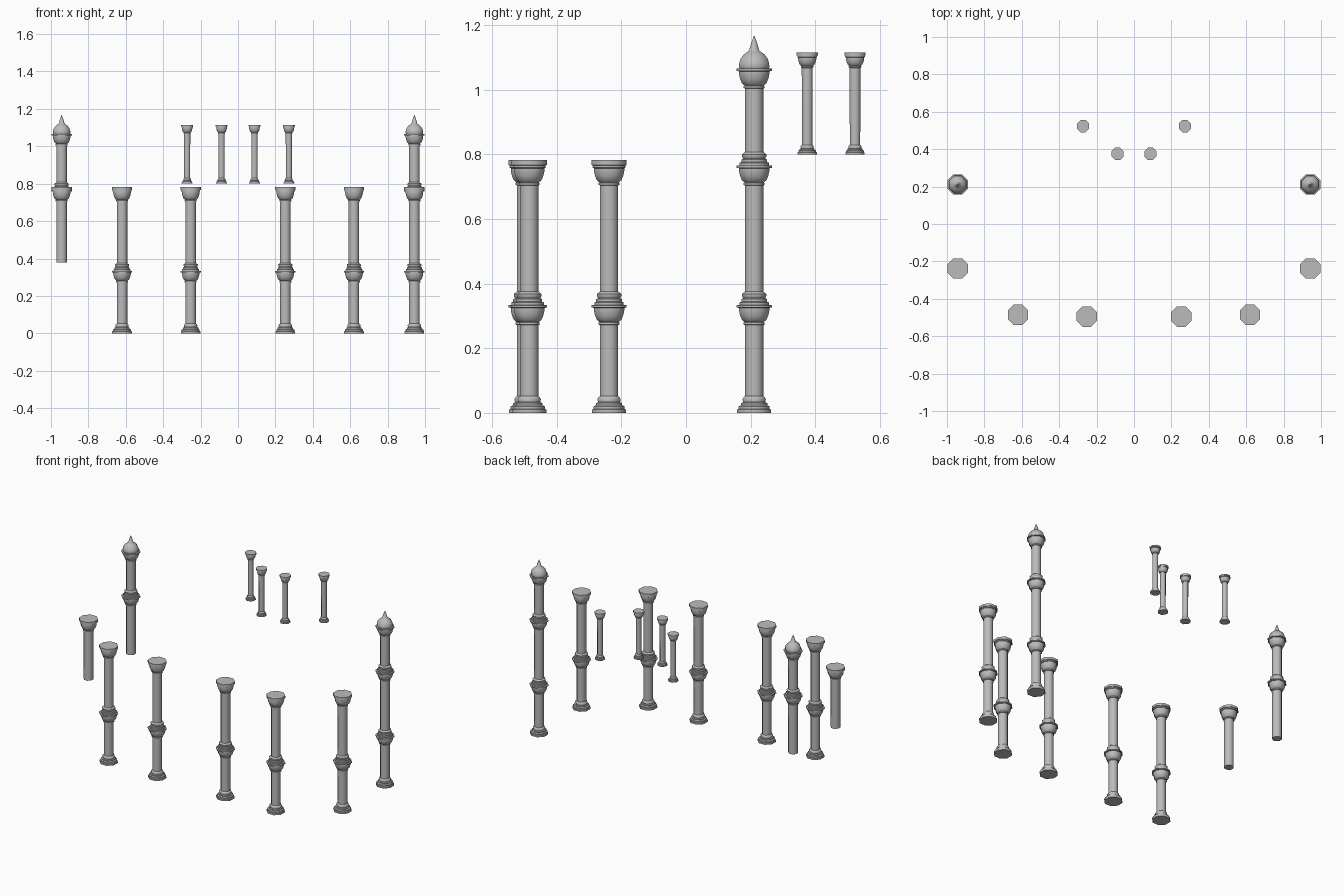
import bpy, bmesh, math

cube = bpy.data.objects.get("Cube")
if cube:
    bpy.data.objects.remove(cube, do_unlink=True)

stone = bpy.data.materials.new("grey stone")
stone.use_nodes = True
colour = (0.5, 0.5, 0.5, 1)
stone.diffuse_color = colour
stone.node_tree.nodes["Principled BSDF"].inputs["Base Color"].default_value = colour

SIDES = 8
SHAFT = 0.0305  # corner radius of the main shafts

# Profiles are (radius, height) pairs relative to the start of each part
FOOT = [(0.057, 0), (0.057, 0.010), (0.052, 0.012), (0.052, 0.020),
        (0.044, 0.024), (0.044, 0.030), (0.037, 0.033), (0.039, 0.042),
        (0.036, 0.048), (SHAFT, 0.052)]
BELL = [(SHAFT, 0), (0.035, 0.001), (0.035, 0.007), (0.032, 0.009),
        (0.041, 0.016), (0.047, 0.029), (0.051, 0.045), (0.051, 0.053)]
LIP = [(0.059, 0.054), (0.059, 0.061), (0.049, 0.062)]
COLLAR = [(0.049, 0.070), (0.043, 0.072), (0.043, 0.080), (0.037, 0.083),
          (0.041, 0.090), (0.041, 0.096), (0.034, 0.101), (SHAFT, 0.104)]
TOP_SLAB = [(0.055, 0.055), (0.055, 0.062), (0.059, 0.063), (0.059, 0.078)]
FINIAL = [(0.051, 0.066), (0.050, 0.078), (0.045, 0.092), (0.035, 0.105),
          (0.020, 0.115), (0.017, 0.118), (0.010, 0.140), (0.001, 0.163)]
KNOT = BELL + LIP + COLLAR
CAPITAL = BELL + TOP_SLAB


def shift(profile, z, scale=1.0):
    return [(r * scale, h * scale + z) for r, h in profile]


def lathe(name, profile, x, y):
    """Turn a profile into a closed eight-sided column."""
    bm = bmesh.new()
    rings = []
    for r, z in profile:
        ring = []
        for i in range(SIDES):
            a = 2 * math.pi * (i + 0.5) / SIDES
            ring.append(bm.verts.new((r * math.cos(a), r * math.sin(a), z)))
        rings.append(ring)
    for low, high in zip(rings, rings[1:]):
        for i in range(SIDES):
            j = (i + 1) % SIDES
            bm.faces.new((low[i], low[j], high[j], high[i]))
    bm.faces.new(rings[0][::-1])
    bm.faces.new(rings[-1])
    mesh = bpy.data.meshes.new(name)
    bm.to_mesh(mesh)
    bm.free()
    mesh.materials.append(stone)
    obj = bpy.data.objects.new(name, mesh)
    obj.location = (x, y, 0)
    bpy.context.collection.objects.link(obj)
    bpy.ops.object.select_all(action="DESELECT")
    obj.select_set(True)
    bpy.context.view_layer.objects.active = obj
    bpy.ops.object.shade_smooth_by_angle(angle=math.radians(46))


LOWER = FOOT + shift(KNOT, 0.272)      # standing start with a middle knot
CUT = [(SHAFT, 0.378)]                 # shaft that begins part way up
UPPER = shift(CAPITAL, 0.704)
SPIRE = shift(KNOT, 0.704) + shift(BELL + LIP + FINIAL, 1.004)

# Front columns
for side, label in ((1, "left"), (-1, "right")):
    lathe(f"front_outer_column_{label}", LOWER + UPPER, side * 0.62, -0.485)
    lathe(f"front_inner_column_{label}", LOWER + UPPER, side * 0.253, -0.495)

# Side columns and spired columns; those on the right start higher
lathe("side_column_left", LOWER + UPPER, 0.943, -0.238)
lathe("side_column_right", CUT + UPPER, -0.943, -0.238)
plain_tall = FOOT + shift(KNOT, 0.272) + SPIRE
lathe("spired_column_left", plain_tall, 0.943, 0.211)
lathe("spired_column_right", CUT + SPIRE, -0.943, 0.211)

# Small raised columns at the back
S = 0.6
SMALL = shift(FOOT, 0.80, 0.57) + shift(CAPITAL, 1.068, S)
for side, label in ((1, "left"), (-1, "right")):
    lathe(f"small_outer_column_{label}", SMALL, side * 0.272, 0.523)
    lathe(f"small_inner_column_{label}", SMALL, side * 0.088, 0.375)
